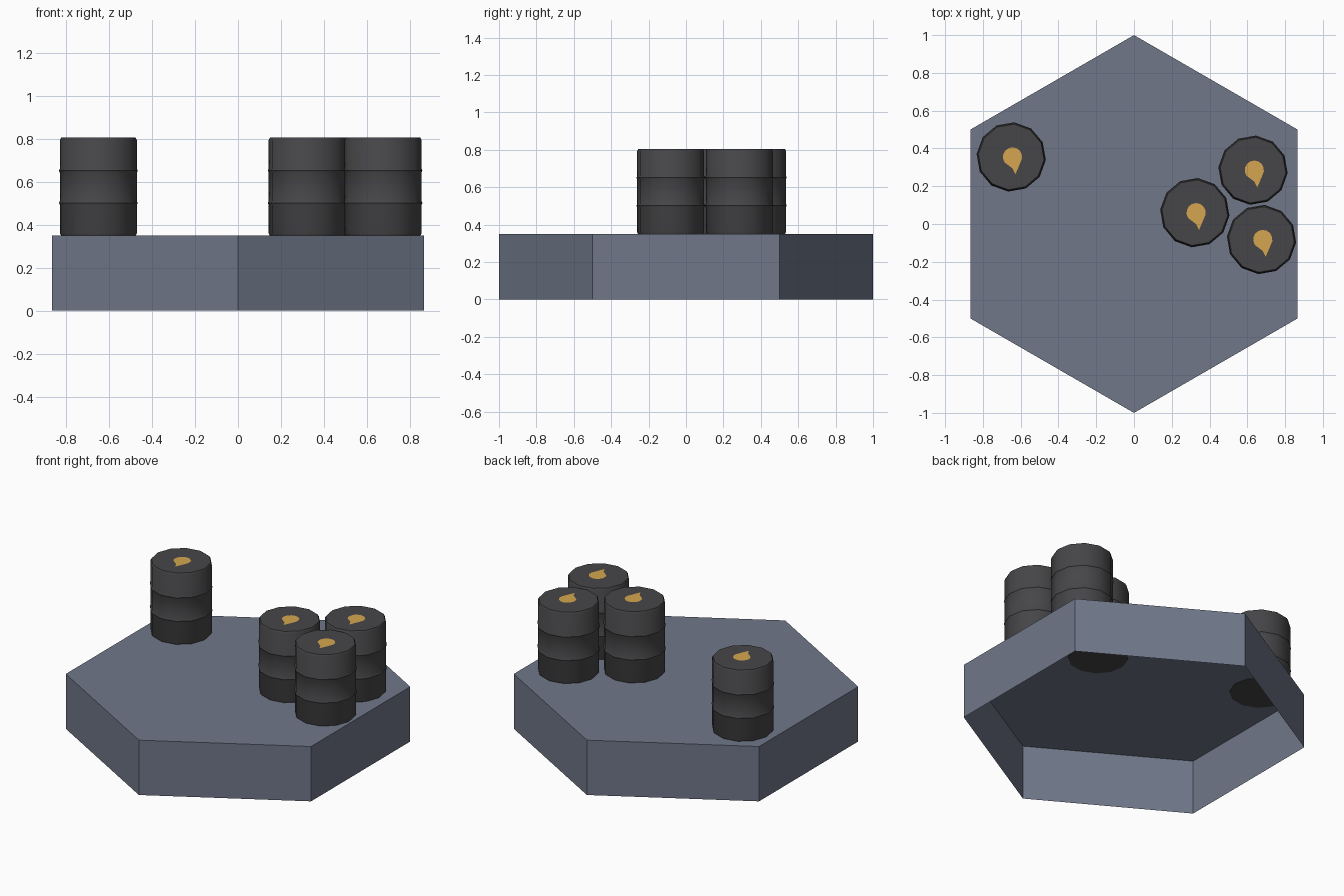
import bpy, bmesh
from math import sin, cos, pi, radians

cube = bpy.data.objects.get("Cube")
if cube:
    bpy.data.objects.remove(cube, do_unlink=True)


def material(name, rgb):
    mat = bpy.data.materials.new(name)
    mat.use_nodes = True
    mat.diffuse_color = (*rgb, 1)
    mat.node_tree.nodes["Principled BSDF"].inputs["Base Color"].default_value = (*rgb, 1)
    return mat


SLATE = material("slate blue", (0.160, 0.185, 0.250))
STEEL = material("dark steel", (0.062, 0.062, 0.066))
AMBER = material("amber paint", (0.66, 0.38, 0.08))


def make_object(name, bm, mat, location=(0, 0, 0)):
    mesh = bpy.data.meshes.new(name)
    bm.to_mesh(mesh)
    bm.free()
    mesh.materials.append(mat)
    obj = bpy.data.objects.new(name, mesh)
    obj.location = location
    bpy.context.collection.objects.link(obj)
    return obj


def ring(bm, radius, z, sides, turn):
    angles = [radians(turn) + 2 * pi * i / sides for i in range(sides)]
    return [bm.verts.new((radius * cos(a), radius * sin(a), z)) for a in angles]


def lathe(bm, profile, sides, turn, bottom=True):
    """Stack rings of (radius, height) into a closed or open-bottomed solid."""
    rings = [ring(bm, r, z, sides, turn) for r, z in profile]
    for low, high in zip(rings, rings[1:]):
        for i in range(sides):
            j = (i + 1) % sides
            bm.faces.new((low[i], low[j], high[j], high[i]))
    bm.faces.new(rings[-1])
    if bottom:
        bm.faces.new(rings[0][::-1])


# Hexagonal base, hollow and open underneath
DECK = 0.35
bm = bmesh.new()
lathe(bm, [(1, 0), (1, DECK)], 6, 30, bottom=False)
make_object("hexagonal_base", bm, SLATE)

# Barrel side: chamfered ends and two slim ribs
R, H = 0.18, 0.457
side = [(R - 0.006, 0), (R, 0.012)]
for rib in (0.153, 0.303):
    side += [(R, rib - 0.009), (R + 0.004, rib), (R, rib + 0.009)]
side += [(R, H - 0.012), (R - 0.006, H)]

places = [(-0.65, 0.355), (0.63, 0.285), (0.322, 0.06), (0.675, -0.082)]
for n, (x, y) in enumerate(places, 1):
    at = (x, y, DECK - 0.002)
    bm = bmesh.new()
    lathe(bm, side, 12, -5)
    barrel = make_object(f"barrel_{n}", bm, STEEL, at)
    bpy.ops.object.select_all(action="DESELECT")
    barrel.select_set(True)
    bpy.context.view_layer.objects.active = barrel
    bpy.ops.object.shade_smooth_by_angle(angle=radians(32))

    # Painted drop on the lid: round head with a tail bent to one side
    bm = bmesh.new()
    arc = [radians(-35 + 25 * i) for i in range(11)]
    outline = [(0.007 + 0.051 * cos(a), 0.051 * sin(a)) for a in arc]
    outline += [(0.006, -0.06), (0.022, -0.092), (0.036, -0.06)]
    bm.faces.new([bm.verts.new((px, py, H + 0.002)) for px, py in outline])
    make_object(f"drop_mark_{n}", bm, AMBER, at)
